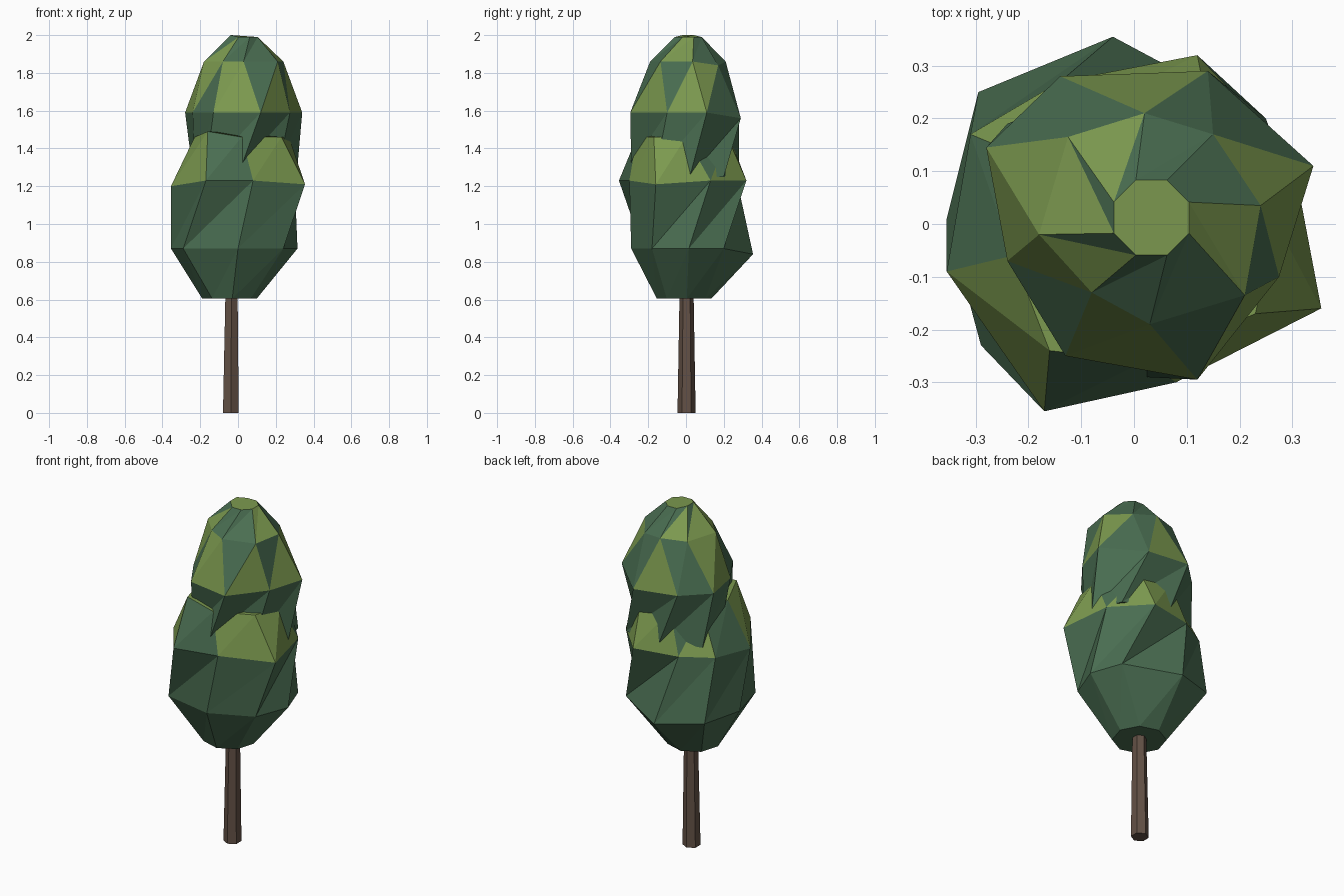
import bpy, bmesh, math

old = bpy.data.objects.get("Cube")
if old:
    bpy.data.objects.remove(old, do_unlink=True)


def material(name, color):
    mat = bpy.data.materials.new(name)
    mat.use_nodes = True
    mat.diffuse_color = (*color, 1)
    mat.node_tree.nodes["Principled BSDF"].inputs["Base Color"].default_value = (*color, 1)
    return mat


dark_green = material("dark green", (0.068, 0.155, 0.083))
light_green = material("light green", (0.2, 0.32, 0.078))
brown = material("bark brown", (0.125, 0.082, 0.06))


def circle(z, radius, sides, cx, cy, turn=0.0):
    """Regular ring of points."""
    angles = [turn + math.tau * i / sides for i in range(sides)]
    return [(cx + radius * math.cos(a), cy + radius * math.sin(a), z) for a in angles]


def section(z, *points, lift=()):
    """Irregular ring, given in hundredths; lift nudges some heights."""
    lift = dict(lift)
    return [(x / 100, y / 100, z + lift.get(i, 0) / 100) for i, (x, y) in enumerate(points)]


def loft(name, rings, mats, patterns=None):
    """Join rings with triangles, cap the ends, colour triangles by pattern.
    Each pattern has two letters per side: lower triangle, upper triangle."""
    bm = bmesh.new()
    loops = [[bm.verts.new(p) for p in ring] for ring in rings]
    n = len(loops[0])
    bm.faces.new(reversed(loops[0]))
    for k, (low, up) in enumerate(zip(loops, loops[1:])):
        letters = patterns[k].replace(" ", "") if patterns else "D" * (2 * n)
        for i in range(n):
            j = (i + 1) % n
            triangles = ((low[i], low[j], up[j]), (low[i], up[j], up[i]))
            for tri, letter in zip(triangles, letters[2 * i:2 * i + 2]):
                bm.faces.new(tri).material_index = int(letter == "L")
    bm.faces.new(loops[-1]).material_index = len(mats) - 1
    mesh = bpy.data.meshes.new(name)
    bm.to_mesh(mesh)
    bm.free()
    for mat in mats:
        mesh.materials.append(mat)
    obj = bpy.data.objects.new(name, mesh)
    bpy.context.collection.objects.link(obj)
    return obj


all_dark = "DD " * 8
greens = [dark_green, light_green]

# Trunk: tapered six-sided post
loft("trunk", [circle(0, 0.048, 6, -0.038, 0.003, math.pi / 6),
               circle(0.7, 0.036, 6, -0.034, 0.003, math.pi / 6)], [brown])

# Lower foliage: wide faceted clump
lower_rings = [
    circle(0.605, 0.145, 8, -0.045, -0.01, 0.1),
    section(0.87, (31.5, 1.5), (25, 20), (-4, 35.5), (-29.5, 25),
            (-35.5, 1), (-29, -23), (0, -29), (24, -18), lift=[(2, -3)]),
    section(1.23, (30, 13), (12, 32), (-14, 27), (-31, 17),
            (-35.5, -9), (-17, -35.5), (8, -30), (35.5, -16), lift=[(4, -3), (7, -2)]),
    section(1.46, (27, 0), (14, 22), (-6, 23), (-19, 12),
            (-23, -6), (-16, -24), (2, -26), (23, -17), lift=[(5, 3)]),
]
loft("lower_foliage", lower_rings, greens,
     [all_dark, all_dark, "LD LL LD DD LL DD LL LL"])

# Upper foliage: tall faceted clump with a small flat crown
upper_rings = [
    section(1.28, (31, 2), (25, 20), (-2, 28), (-24, 19),
            (-23, 2), (-17, -17), (2, -29), (21, -16), lift=[(0, -3), (1, -3), (6, 3)]),
    section(1.59, (34, 11), (14, 29), (-14, 28), (-28, 14.5),
            (-24, -7), (-13, -25), (12, -29.5), (27.5, -10), lift=[(1, -3)]),
    section(1.86, (24, 3.5), (15, 17), (2, 21), (-12.5, 16.5),
            (-18, -2), (-8, -13), (3, -19), (21, -13.5), lift=[(1, -2)]),
    circle(1.99, 0.077, 8, 0.033, 0.012, math.pi / 8),
]
for i in (3, 4):
    x, y, z = upper_rings[-1][i]
    upper_rings[-1][i] = (x, y, 2.0)
loft("upper_foliage", upper_rings, greens,
     [all_dark,
      "DL LD DD LL DL LL LD LD",
      "DD DD LD LD LD DD DD LL"])
